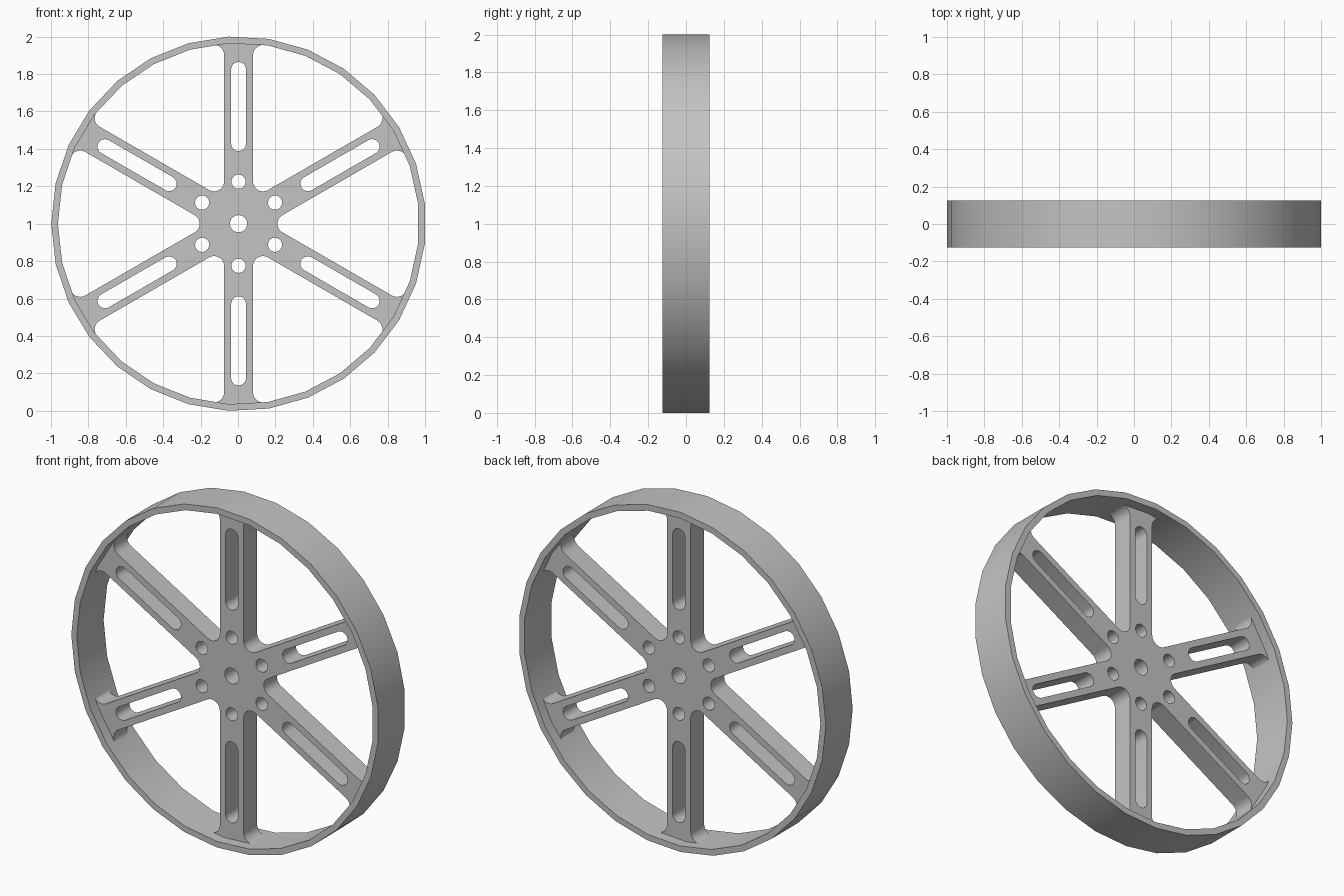
import bpy, bmesh, math
from math import sin, cos, pi, radians, sqrt, atan2
from mathutils import Matrix

cube = bpy.data.objects.get("Cube")
if cube:
    bpy.data.objects.remove(cube, do_unlink=True)

grey = bpy.data.materials.new("plain grey")
grey.use_nodes = True
colour = (0.55, 0.55, 0.55, 1)
grey.diffuse_color = colour
grey.node_tree.nodes["Principled BSDF"].inputs["Base Color"].default_value = colour

CENTRE = Matrix.Translation((0.003, 0, 1))
RIM_SIDES, RIM_OUTER, RIM_INNER, RIM_HALF = 29, 1.0015, 0.966, 0.125
SPOKES, SPOKE_W, SPOKE_HALF = 6, 0.0775, 0.0625
SPOKE_END, FILLET, HUB_FILLET = 0.966, 0.055, 0.053


def finish(name, bm):
    bmesh.ops.recalc_face_normals(bm, faces=bm.faces)
    mesh = bpy.data.meshes.new(name)
    bm.to_mesh(mesh)
    bm.free()
    mesh.materials.append(grey)
    obj = bpy.data.objects.new(name, mesh)
    bpy.context.collection.objects.link(obj)
    bpy.ops.object.select_all(action='DESELECT')
    obj.select_set(True)
    bpy.context.view_layer.objects.active = obj
    bpy.ops.object.shade_smooth_by_angle(angle=radians(30))
    return obj


def arc(cx, cy, r, a0, a1, n):
    return [(cx + r * cos(a0 + (a1 - a0) * i / n),
             cy + r * sin(a0 + (a1 - a0) * i / n)) for i in range(n + 1)]


def turned(points, a):
    return [(x * cos(a) - y * sin(a), x * sin(a) + y * cos(a)) for x, y in points]


# Faceted rim: a rectangular section swept round the axle
bm = bmesh.new()
section = [(RIM_OUTER, -RIM_HALF), (RIM_OUTER, RIM_HALF),
           (RIM_INNER, RIM_HALF), (RIM_INNER, -RIM_HALF)]
rings = []
for i in range(RIM_SIDES):
    a = pi + 2 * pi * i / RIM_SIDES
    rings.append([bm.verts.new((r * cos(a), y, r * sin(a))) for r, y in section])
for i, ring in enumerate(rings):
    following = rings[(i + 1) % RIM_SIDES]
    for j in range(4):
        k = (j + 1) % 4
        bm.faces.new((ring[j], ring[k], following[k], following[j]))
bm.transform(CENTRE)
finish("rim", bm)

# Half outline of one spoke, along +x: hub fillet, straight edge, flared end
step = pi / SPOKES
d = (SPOKE_W + HUB_FILLET) / sin(step)
half = arc(d * cos(step), d * sin(step), HUB_FILLET, step + pi, 1.5 * pi, 5)
fy = SPOKE_W + FILLET
fx = sqrt((SPOKE_END - FILLET) ** 2 - fy ** 2)
tip = atan2(fy, fx)
half += arc(fx, fy, FILLET, -pi / 2, tip, 7)
half += arc(0, 0, SPOKE_END, tip, 0, 3)[1:]
spoke = half + [(x, -y) for x, y in reversed(half[1:-1])]
spoke.reverse()

# Outline, slots and bolt holes
outline, holes = [], [arc(0, 0, 0.046, 0, 2 * pi, 24)[:-1]]
slot = arc(0.825, 0, 0.04, -pi / 2, pi / 2, 8) + arc(0.428, 0, 0.04, pi / 2, 1.5 * pi, 8)
bolt = arc(0.225, 0, 0.038, 0, 2 * pi, 20)[:-1]
for i in range(SPOKES):
    a = pi / 2 + i * 2 * step
    outline += turned(spoke, a)
    holes += [turned(slot, a), turned(bolt, a)]

# Hub and spokes as one pierced plate
curve = bpy.data.curves.new("plate_profile", 'CURVE')
curve.dimensions = '2D'
curve.fill_mode = 'BOTH'
curve.extrude = SPOKE_HALF
for points in [outline] + holes:
    spline = curve.splines.new('POLY')
    spline.points.add(len(points) - 1)
    for p, (x, y) in zip(spline.points, points):
        p.co = (x, y, 0, 1)
    spline.use_cyclic_u = True
profile = bpy.data.objects.new("plate_profile", curve)
bpy.context.collection.objects.link(profile)
bpy.context.view_layer.update()
evaluated = profile.evaluated_get(bpy.context.evaluated_depsgraph_get())
bm = bmesh.new()
bm.from_mesh(evaluated.to_mesh())
evaluated.to_mesh_clear()
bpy.data.objects.remove(profile, do_unlink=True)
bmesh.ops.remove_doubles(bm, verts=bm.verts, dist=0.0005)
bm.transform(CENTRE @ Matrix.Rotation(pi / 2, 4, 'X'))
finish("hub_and_spokes", bm)
